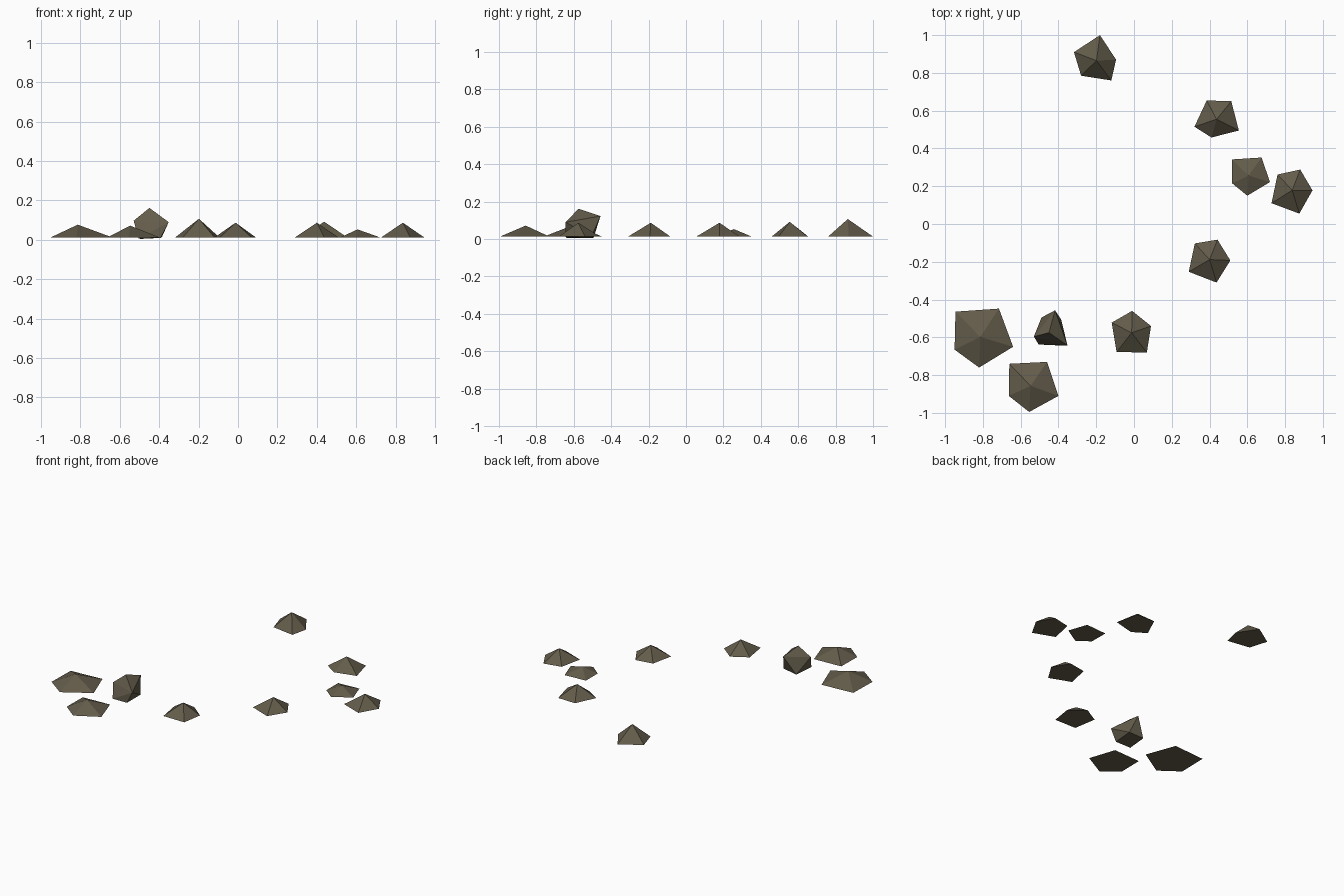
import bpy, bmesh

if "Cube" in bpy.data.objects:
    bpy.data.objects.remove(bpy.data.objects["Cube"])

stone = bpy.data.materials.new("brown_grey_stone")
stone.diffuse_color = (0.125, 0.107, 0.070, 1)
stone.use_nodes = True
stone.node_tree.nodes["Principled BSDF"].inputs["Base Color"].default_value = stone.diffuse_color
BASE_Z = 0.013


def hull_object(name, points):
    """Closed flat-shaded convex stone around a few points."""
    bm = bmesh.new()
    for p in points:
        bm.verts.new(p)
    bmesh.ops.convex_hull(bm, input=bm.verts)
    bmesh.ops.recalc_face_normals(bm, faces=bm.faces)
    mesh = bpy.data.meshes.new(name)
    bm.to_mesh(mesh)
    bm.free()
    mesh.materials.append(stone)
    bpy.context.collection.objects.link(bpy.data.objects.new(name, mesh))


def flat_stone(name, height, corners):
    """Low five-sided pyramid with its peak over the middle of the base."""
    cx = sum(c[0] for c in corners) / 5
    cy = sum(c[1] for c in corners) / 5
    hull_object(name, [(x, y, BASE_Z) for x, y in corners] + [(cx, cy, height)])


# Flat stones: peak height, then the five base corners
STONES = [
    (.107, [(-.18, 1.0), (-.095, .87), (-.12, .76), (-.28, .785), (-.318, .91)]),
    (.092, [(.385, .654), (.515, .65), (.555, .495), (.41, .458), (.32, .515)]),
    (.053, [(.52, .342), (.675, .352), (.72, .222), (.60, .15), (.52, .215)]),
    (.087, [(.76, .262), (.88, .288), (.945, .178), (.875, .055), (.728, .11)]),
    (.087, [(.322, -.103), (.442, -.083), (.51, -.193), (.437, -.31), (.29, -.253)]),
    (.087, [(-.01, -.46), (.09, -.54), (.068, -.68), (-.092, -.678), (-.118, -.522)]),
    (.077, [(-.945, -.464), (-.715, -.448), (-.64, -.65), (-.82, -.76), (-.95, -.665)]),
    (.072, [(-.66, -.74), (-.46, -.73), (-.4, -.91), (-.555, -.995), (-.663, -.91)]),
]
for i, (height, corners) in enumerate(STONES):
    flat_stone(f"flat_stone_{i + 1}", height, corners)

# Upright chunk lying tilted between the large stones
hull_object("tilted_stone", [
    (-.53, -.596, .097), (-.45, -.575, .162), (-.418, -.457, .123),
    (-.352, -.643, .09), (-.505, -.638, .006), (-.393, -.643, .01),
    (-.386, -.505, .015), (-.49, -.495, .005)])
